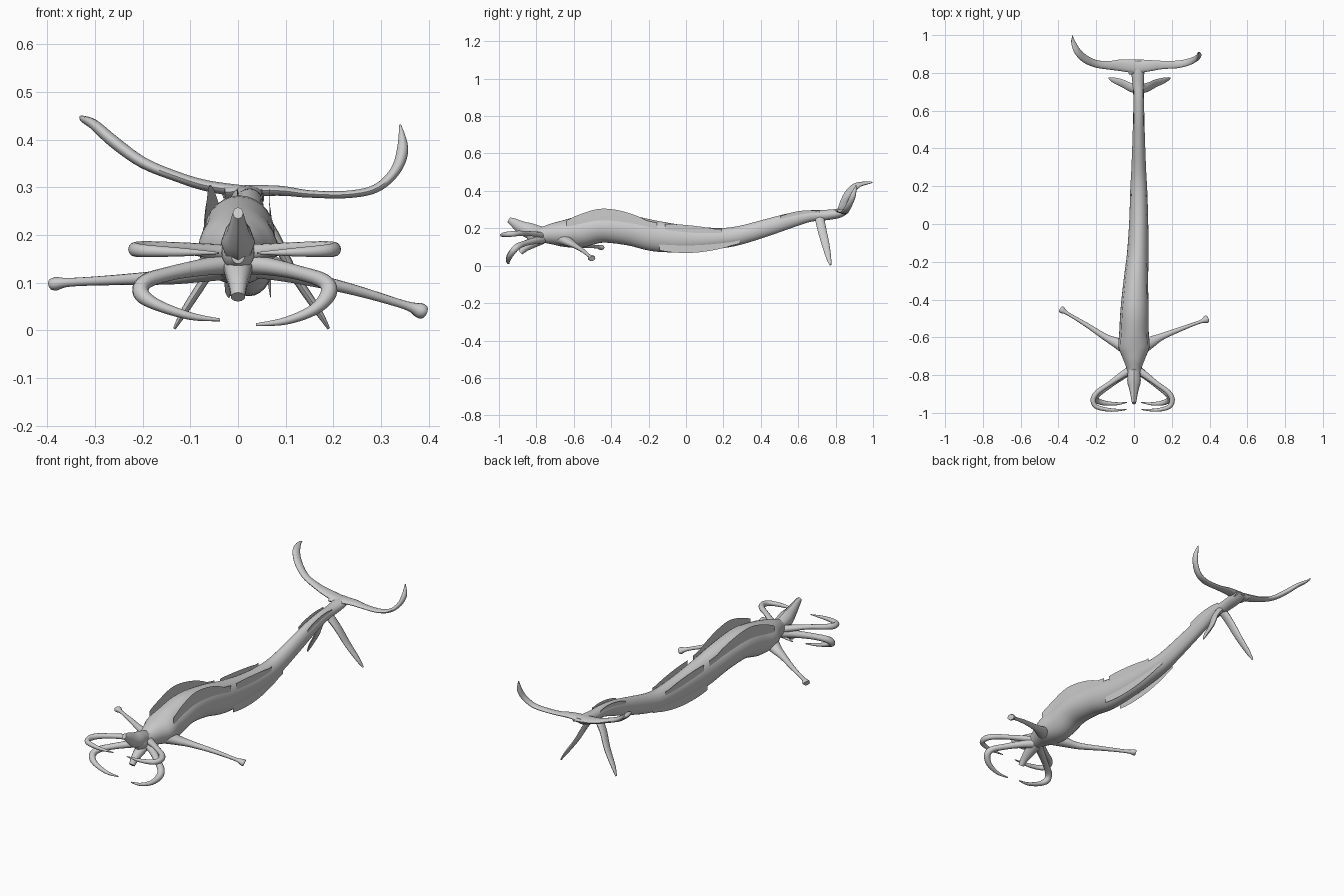
import bpy, bmesh, math
from mathutils import Vector


def catmull(rows, steps):
    """Smoothly interpolate rows of numbers."""
    out = []
    n = len(rows)
    for i in range(n - 1):
        p0, p1, p2, p3 = (rows[max(i - 1, 0)], rows[i], rows[i + 1], rows[min(i + 2, n - 1)])
        for s in range(steps):
            t = s / steps
            out.append([0.5 * (2 * b + (c - a) * t + (2 * a - 5 * b + 4 * c - d) * t * t
                               + (3 * b - a - 3 * c + d) * t ** 3)
                        for a, b, c, d in zip(p0, p1, p2, p3)])
    out.append(list(rows[-1]))
    return out


def finish(name, bm, closed=True):
    if closed:
        bmesh.ops.recalc_face_normals(bm, faces=bm.faces)
    me = bpy.data.meshes.new(name)
    bm.to_mesh(me)
    bm.free()
    ob = bpy.data.objects.new(name, me)
    bpy.context.collection.objects.link(ob)
    bpy.ops.object.select_all(action='DESELECT')
    ob.select_set(True)
    bpy.context.view_layer.objects.active = ob
    bpy.ops.object.shade_smooth_by_angle(angle=math.radians(45))
    return ob


def tube(name, rows, ref, sides=16, steps=5):
    """Rows are x, y, z, radius along ref, radius across ref."""
    pts = catmull(rows, steps)
    ref = Vector(ref)
    bm = bmesh.new()
    rings = []
    for i, p in enumerate(pts):
        t = (Vector(pts[min(i + 1, len(pts) - 1)][:3]) - Vector(pts[max(i - 1, 0)][:3])).normalized()
        n = (ref - t * t.dot(ref)).normalized()
        b = t.cross(n)
        rings.append([bm.verts.new(Vector(p[:3])
                                   + n * (max(p[3], .001) * math.cos(2 * math.pi * k / sides))
                                   + b * (max(p[4], .001) * math.sin(2 * math.pi * k / sides)))
                      for k in range(sides)])
    for r, q in zip(rings, rings[1:]):
        for k in range(sides):
            m = (k + 1) % sides
            bm.faces.new((r[k], r[m], q[m], q[k]))
    bm.faces.new(rings[0])
    bm.faces.new(rings[-1])
    return finish(name, bm)


UP, FWD = (0, 0, 1), (0, 1, 0)

# Long body: x, y, z, half height, half width
BODY = [(0, -.85, .16, .02, .015), (0, -.82, .162, .035, .032), (0, -.77, .165, .042, .038),
        (0, -.71, .17, .058, .06), (0, -.65, .172, .072, .082), (0, -.57, .18, .084, .078),
        (.003, -.45, .203, .08, .074), (.01, -.3, .188, .08, .065), (.02, -.155, .157, .082, .057),
        (.025, .02, .143, .069, .05), (.025, .18, .147, .055, .045), (.025, .29, .163, .05, .039),
        (.025, .45, .209, .045, .033), (.025, .556, .241, .04, .03), (.025, .66, .265, .031, .028),
        (.022, .74, .27, .028, .03), (.02, .82, .28, .024, .035), (.02, .865, .292, .01, .03)]
tube("body", BODY, UP, sides=28, steps=5)
SPINE = catmull(BODY, 12)

# Head crest pointing up and forward, and lower jaw stub
tube("head_crest", [(0, -.76, .175, .03, .03), (0, -.83, .185, .042, .036), (0, -.88, .205, .034, .024),
                    (0, -.92, .23, .024, .016), (0, -.948, .246, .014, .011)], UP, sides=8, steps=3)
tube("lower_jaw", [(0, -.77, .145, .03, .035), (0, -.82, .12, .026, .028), (0, -.86, .095, .02, .02),
                   (0, -.885, .07, .014, .015)], UP, sides=10, steps=4)


def sided(s, rows):
    return [(s * x, *r) for x, *r in rows]


for s, side in ((1, "left"), (-1, "right")):
    k = 1 if s > 0 else 1.07
    # Upper pincer, level, curling inward at the front
    tube(side + "_upper_pincer",
         sided(s, [(.015, -.77, .16, .02, .022), (.06 * k, -.8, .167, .015, .018),
                   (.12 * k, -.845, .173, .012, .013), (.18 * k, -.89, .173, .014, .014),
                   (.202 * k, -.93, .17, .015, .014), (.185 * k, -.968, .167, .013, .012),
                   (.12, -.985, .164, .009, .009), (.04, -.982, .162, .002, .003)]), UP, 12)
    # Lower pincer, hooking downward
    dz = 0 if s > 0 else .01
    tube(side + "_lower_pincer",
         sided(s, [(.015, -.77, .14, .025, .022), (.07, -.81, .133, .019, .018),
                   (.13 * k, -.86, .12, .016, .015), (.18 * k, -.9, .103, .018, .016),
                   (.19 * k, -.925, .078, .017, .017), (.16 * k, -.945, .044 + dz, .014, .012),
                   (.1, -.952, .02 + dz, .009, .008), (.038, -.945, .012 + dz, .002, .003)]),
         FWD, 12)

# Front arms with flared tips
tube("left_arm", [(.03, -.66, .145, .035, .04), (.09, -.625, .125, .022, .03), (.15, -.595, .108, .015, .018),
                  (.25, -.555, .083, .011, .012), (.35, -.518, .053, .009, .009),
                  (.38, -.506, .042, .016, .02), (.39, -.502, .038, .014, .018)], UP, 12)
tube("right_arm", [(-.03, -.66, .14, .035, .04), (-.09, -.63, .122, .022, .028), (-.15, -.6, .112, .016, .018),
                   (-.25, -.535, .106, .011, .012), (-.35, -.475, .101, .009, .009),
                   (-.38, -.456, .098, .014, .018), (-.39, -.45, .096, .012, .016)], UP, 12)

# Rear legs, flat and tapering to the ground
for side, tip in (("left", .19), ("right", -.133)):
    d = tip - .025
    tube(side + "_rear_leg",
         [(.025, .712, .265, .025, .018), (.025 + d * .3, .725, .2, .024, .012),
          (.025 + d * .55, .745, .12, .021, .01), (.025 + d * .85, .762, .045, .014, .008),
          (tip, .772, .004, .005, .003)], FWD, 12)

# Tail flukes sweeping out and up
tube("right_fluke", [(.05, .83, .286, .04, .014), (-.06, .84, .302, .032, .012), (-.13, .84, .323, .023, .011),
                     (-.2, .848, .352, .02, .012), (-.26, .875, .395, .022, .013),
                     (-.3, .915, .43, .02, .011), (-.322, .965, .442, .012, .007),
                     (-.325, .998, .445, .002, .002)], FWD, 14)
tube("left_fluke", [(-.03, .83, .29, .04, .014), (.08, .838, .293, .03, .011), (.15, .842, .286, .022, .008),
                    (.23, .845, .285, .02, .008), (.29, .858, .298, .018, .009),
                    (.33, .877, .335, .016, .011), (.345, .895, .38, .014, .012),
                    (.34, .91, .431, .002, .002)], FWD, 14)


def fin(name, y0, y1, rise, side, up):
    """Thin open sheet standing along the flank, above or below the spine."""
    rows = [p for p in SPINE if y0 <= p[1] <= y1]
    bm = bmesh.new()
    prev = None
    for x, y, z, h, w in rows:
        t = (y - y0) / (y1 - y0)
        lift = rise * math.sin(math.pi * min(1, t * 1.1 + .02)) ** .7 if t < .89 else rise * .1
        base = bm.verts.new((x + side * w * .86, y, z + up * h * .45))
        mid = bm.verts.new((x + side * w * .86, y, z + up * h * .75))
        top = bm.verts.new((x + side * (w * .8 + .003), y, z + up * (h * .85 + lift)))
        if prev:
            bm.faces.new((prev[0], base, mid, prev[1]))
            bm.faces.new((prev[1], mid, top, prev[2]))
        prev = (base, mid, top)
    finish(name, bm, closed=False)


# Paired fins along the back and belly
for s, side in ((1, "left"), (-1, "right")):
    fin(side + "_back_fin", -.64, -.155, .034, s, 1)
    fin(side + "_loin_fin", -.12, .2, .014, s, 1)
    fin(side + "_belly_fin", -.15, .3, .016, s, -1)
    fin(side + "_tail_fin", .5, .72, .008, s, 1)
